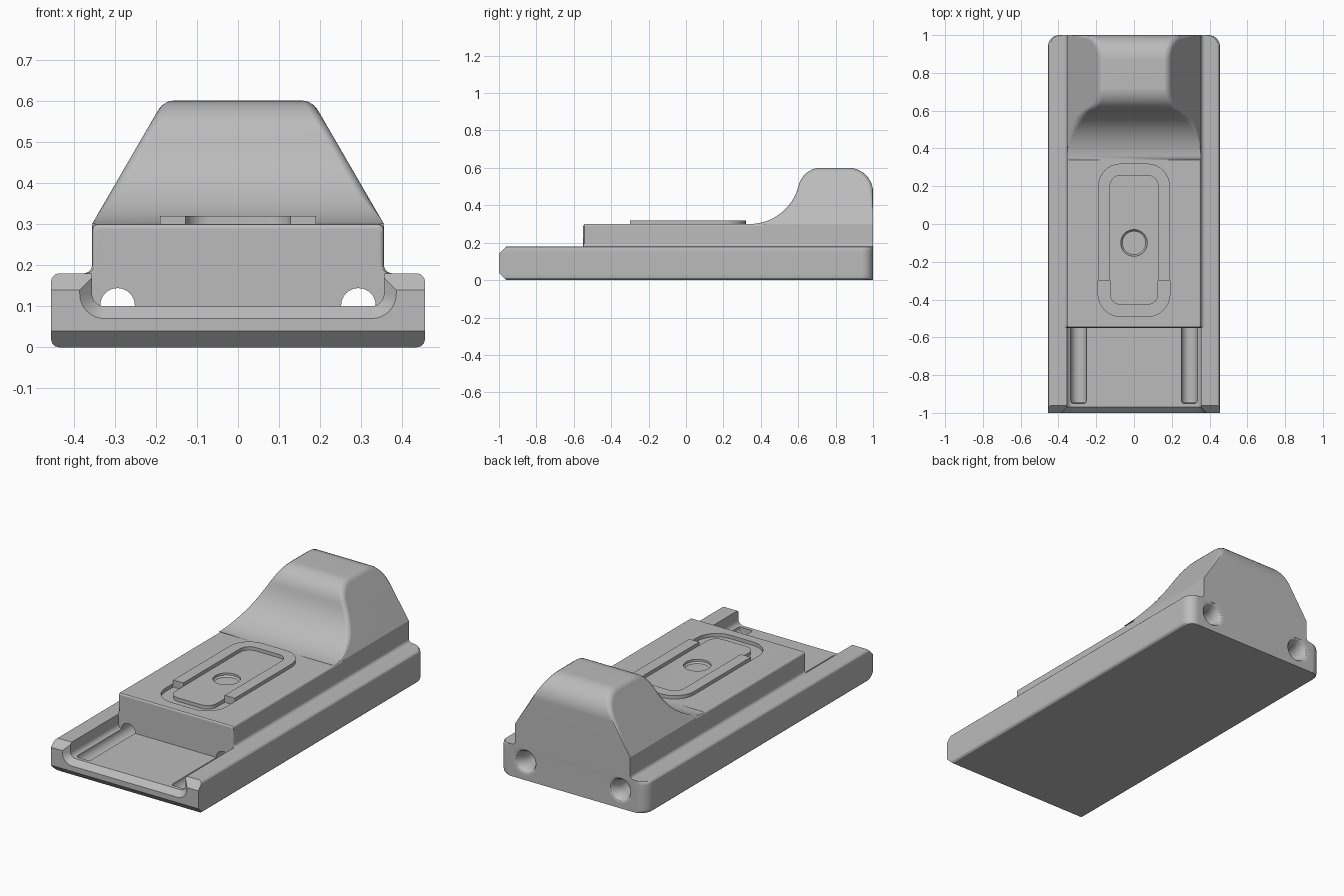
import bpy, bmesh, math
from math import sin, cos, pi, radians

if "Cube" in bpy.data.objects:
    bpy.data.objects.remove(bpy.data.objects["Cube"])

grey = bpy.data.materials.new("matte_grey")
grey.diffuse_color = (0.5, 0.5, 0.5, 1)
grey.use_nodes = True
grey.node_tree.nodes["Principled BSDF"].inputs["Base Color"].default_value = grey.diffuse_color


def loft(name, rings, cap=True):
    """Skin a list of closed rings with equal point counts."""
    bm = bmesh.new()
    rows = [[bm.verts.new(p) for p in r] for r in rings]
    n = len(rows[0])
    for a, b in zip(rows, rows[1:]):
        for i in range(n):
            bm.faces.new((a[i], a[(i + 1) % n], b[(i + 1) % n], b[i]))
    if cap:
        bm.faces.new(rows[0])
        bm.faces.new(rows[-1])
    return finish(name, bm)


def finish(name, bm):
    bmesh.ops.recalc_face_normals(bm, faces=bm.faces)
    me = bpy.data.meshes.new(name)
    bm.to_mesh(me)
    bm.free()
    ob = bpy.data.objects.new(name, me)
    bpy.context.collection.objects.link(ob)
    me.materials.append(grey)
    return ob


def activate(ob):
    bpy.ops.object.select_all(action='DESELECT')
    ob.select_set(True)
    bpy.context.view_layer.objects.active = ob


def carve(ob, cutters):
    activate(ob)
    for c in cutters:
        m = ob.modifiers.new("cut", 'BOOLEAN')
        m.operation, m.solver, m.object = 'DIFFERENCE', 'EXACT', c
        bpy.ops.object.modifier_apply(modifier=m.name)
        bpy.data.objects.remove(c)


def smooth(ob):
    activate(ob)
    bpy.ops.object.shade_smooth_by_angle(angle=radians(28))
    m = ob.modifiers.new("normals", 'WEIGHTED_NORMAL')
    m.keep_sharp = True


def arc(cx, cy, r, a0, a1, n=8):
    return [(cx + r * cos(radians(a0 + (a1 - a0) * i / n)),
             cy + r * sin(radians(a0 + (a1 - a0) * i / n))) for i in range(n + 1)]


def both(half):
    """Mirror a right-hand half outline into a closed one."""
    return half + [(-x, y) for x, y in reversed(half)]


# Base slab: rounded rear corners, rounded long edges, chamfered nose
def base_ring(z, inset):
    front = -1 + max(0, 0.04 - z, z - 0.14)
    w = 0.455 - inset
    return [(x, y, z) for x, y in both([(w, front)] + arc(w - 0.06, 0.94, 0.06, 0, 90))]


layers = [(0.02 - 0.02 * sin(a), 0.02 - 0.02 * cos(a)) for a in (pi / 2, pi / 3, pi / 6, 0)]
layers += [(0.04, 0), (0.14, 0)]
layers += [(0.16 + 0.02 * sin(a), 0.02 - 0.02 * cos(a)) for a in (0, pi / 6, pi / 3, pi / 2)]
base = loft("base_slab", [base_ring(z, i) for z, i in layers])


# Front tray with a flared mouth
def tray_ring(y, d):
    x, z, r = 0.355 + d, 0.10 - d, 0.03 + d
    return [(px, y, pz) for px, pz in both(arc(x - r, z + r, r, -90, 0) + [(x, 0.3)])]


tray = loft("tray_cutter", [tray_ring(-1.03, 0.06), tray_ring(-0.97, 0), tray_ring(-0.549, 0)])


# Two long bores with a rounded front end and a trumpet mouth at the back
def bore(x):
    stations = [(-0.95, 0.030), (-0.946, 0.038), (-0.937, 0.042), (0.93, 0.042)]
    stations += [(0.93 + 0.07 * sin(a), 0.042 + 0.033 * (1 - cos(a)))
                 for a in (pi / 8, pi / 4, 3 * pi / 8, pi / 2)] + [(1.05, 0.075)]
    return loft("bore_cutter", [[(px, y, pz) for px, pz in arc(x, 0.102, r, 0, 348.75, 31)]
                                for y, r in stations])


carve(base, [tray, bore(-0.293), bore(0.293)])


# Upper block with a small foot fillet and softened top and front edges
def block_ring(y, d):
    half = [(0.375 - d, 0.172)] + arc(0.375 - d, 0.20, 0.02, 270, 180, 5)
    half += arc(0.343 - d, 0.288 - d, 0.012, 0, 90, 5)
    return [(x, y, z) for x, z in both(half)]


block = loft("upper_block", [block_ring(-0.55 + 0.012 * (1 - sin(a)), 0.012 * (1 - cos(a)))
                             for a in (pi / 2, pi / 3, pi / 6, 0)] + [block_ring(1, 0)])


# Open arch outline, used for the raised rim and the engraved channel
def arch(name, y0, y1, r, z0, z1):
    s = 1 if y1 > y0 else -1
    h = abs(y1 - y0)
    outer = both([(0.19, 0)] + arc(0.19 - r, h - r, r, 0, 90))
    ri = r - 0.062
    inner = both([(0.128, 0)] + arc(0.128 - ri, h - 0.062 - ri, ri, 0, 90))
    outline = outer + inner[::-1]
    return loft(name, [[(x, y0 + s * y, z) for x, y in outline] for z in (z0, z1)])


rim = arch("raised_rim", -0.30, 0.32, 0.12, 0.29, 0.319)
channel = arch("channel_cutter", -0.30, -0.49, 0.12, 0.28, 0.33)
dimple = loft("dimple_cutter", [[(x, y, z) for x, y in arc(0, -0.1, r, 0, 352.5, 47)]
                                for z, r in ((0.28, 0.062), (0.288, 0.07), (0.33, 0.07))])
carve(block, [channel, dimple])

# Rear hump: side profile swept across, tapering to the top, with rounded side edges
profile = [(y, z, cos(radians(a)), sin(radians(a))) for (y, z), a in
           [(p, 90 + (76.7 * i / 16)) for i, p in enumerate(arc(0.34, 0.57, 0.27, -90, -13.3, 16))]
           + [(p, 166.7 - 76.7 * i / 10) for i, p in enumerate(arc(0.72, 0.48, 0.12, 166.7, 90, 10)) if i]
           + [(p, 90 - 9 * i) for i, p in enumerate(arc(0.87, 0.47, 0.13, 90, 0, 10))]
           + [((1, 0.3), 0)]]
bm = bmesh.new()
rows = []
for y, z, ny, nz in profile:
    r = 0.022 * min(1, (z - 0.3) / 0.08) if z > 0.3001 else 0.0
    half = []
    for a in (0, pi / 6, pi / 3, pi / 2):
        qy, qz = y - ny * r * (1 - sin(a)), z - nz * r * (1 - sin(a))
        half.append((0.355 - (qz - 0.3) * 0.58 - r * (1 - cos(a)), qy, qz))
    rows.append([bm.verts.new(p) for p in half]
                + [bm.verts.new((-x, y, z)) for x, y, z in reversed(half)])
for a, b in zip(rows, rows[1:]):
    for i in range(7):
        bm.faces.new((a[i], a[i + 1], b[i + 1], b[i]))
for k in (0, -1):
    bm.faces.new([r[k] for r in rows])
bm.faces.new((rows[0][0], rows[0][-1], rows[-1][-1], rows[-1][0]))
bmesh.ops.remove_doubles(bm, verts=bm.verts, dist=1e-5)
hump = finish("rear_hump", bm)

# Straight-sided footing under the hump
footing = loft("hump_footing", [[(x, y, z) for x, z in both([(0.355, 0.2), (0.355, 0.3)])]
                                for y in (0.42, 1)])

for ob in (base, block, rim, hump, footing):
    smooth(ob)
